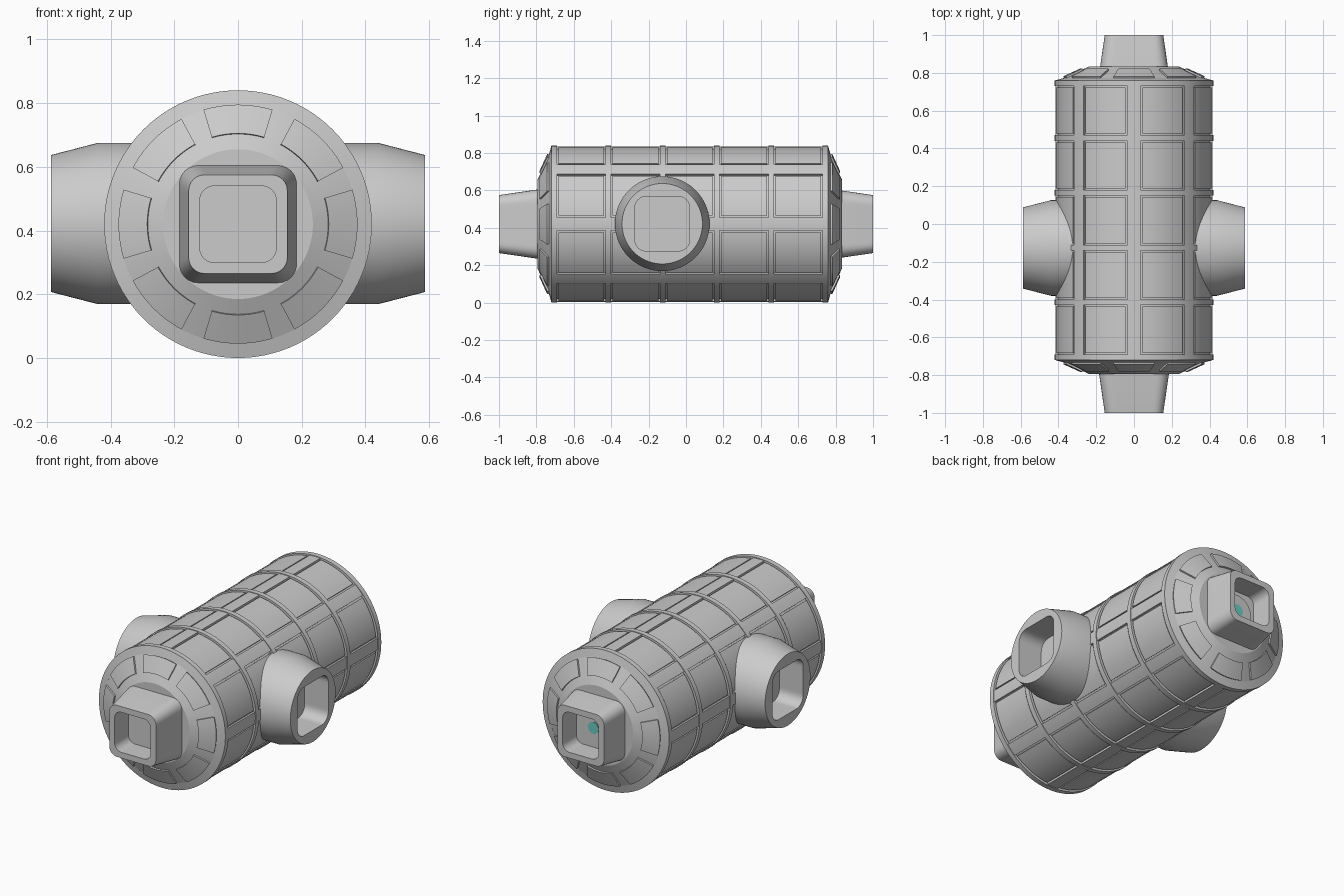
import bpy, bmesh, math
from math import sin, cos, pi, radians
from mathutils import Vector

if "Cube" in bpy.data.objects:
    bpy.data.objects.remove(bpy.data.objects["Cube"])

CZ = 0.42          # height of the hull axis
MID = 0.02         # middle of the hull along y
N = 96


def finish(bm, name, mat=None):
    bmesh.ops.recalc_face_normals(bm, faces=bm.faces)
    me = bpy.data.meshes.new(name)
    bm.to_mesh(me)
    bm.free()
    ob = bpy.data.objects.new(name, me)
    bpy.context.collection.objects.link(ob)
    if mat:
        me.materials.append(mat)
    bpy.ops.object.select_all(action='DESELECT')
    bpy.context.view_layer.objects.active = ob
    ob.select_set(True)
    bpy.ops.object.shade_smooth_by_angle(angle=radians(20))
    return ob


def sweep(bm, profile, mid=0.0, half=pi, steps=N):
    """Turn a closed (y, r) profile around the hull axis, fully or as a sector."""
    full = half >= pi
    count = steps if full else steps + 1
    rows = []
    for i in range(count):
        a = mid - half + 2 * half * i / steps
        rows.append([bm.verts.new((r * sin(a), y, CZ + r * cos(a))) for y, r in profile])
    m = len(profile)
    for i in range(steps):
        p, q = rows[i], rows[(i + 1) % count]
        for j in range(m):
            k = (j + 1) % m
            bm.faces.new((p[j], p[k], q[k], q[j]))
    if not full:
        bm.faces.new(rows[0])
        bm.faces.new(rows[-1])


def block(y0, y1, r0, r1):
    return [(y0, r0), (y0, r1), (y1, r1), (y1, r0)]


def circle(r):
    return [(r * cos(2 * pi * i / N), r * sin(2 * pi * i / N)) for i in range(N)]


def rounded_square(h, r):
    pts, c = [], h - r
    for i in range(N):
        t = 2 * pi * i / N
        u, v = sorted((abs(cos(t)), abs(sin(t))))
        if u / v * h <= c:
            d = h / v
        else:
            d = c * (u + v) + math.sqrt(max(0, c * c * (u + v) ** 2 - 2 * c * c + r * r))
        pts.append((d * cos(t), d * sin(t)))
    return pts


def loft(name, centre, axis, sections, mat=None):
    """Skin (distance, outline) sections placed along an axis, closing both ends."""
    bm = bmesh.new()
    side = Vector((0, 0, 1)).cross(axis)
    loops = [[bm.verts.new(centre + axis * d + side * u + Vector((0, 0, v))) for u, v in o]
             for d, o in sections]
    for p, q in zip(loops, loops[1:]):
        for i in range(N):
            k = (i + 1) % N
            bm.faces.new((p[i], p[k], q[k], q[i]))
    bm.faces.new(loops[0])
    bm.faces.new(loops[-1])
    return finish(bm, name, mat)


# Hull core with sloped end caps
half_profile = [(0.735, 0.403), (0.74, 0.40), (0.815, 0.235), (0.815, 0.10)]
bm = bmesh.new()
sweep(bm, [(MID - y, r) for y, r in reversed(half_profile)] +
      [(MID + y, r) for y, r in half_profile])
finish(bm, "hull_core")

# Hoops around the hull
ring_y = [-0.705 + 0.29 * i for i in range(6)]
bm = bmesh.new()
for y in ring_y:
    sweep(bm, block(y - 0.015, y + 0.015, 0.39, 0.42))
finish(bm, "hull_rings")

# Lengthwise ribs and the plates between them
ribs, plates = bmesh.new(), bmesh.new()
for y0, y1 in zip(ring_y, ring_y[1:]):
    for i in range(8):
        a = i * pi / 4
        sweep(ribs, block(y0 + 0.01, y1 - 0.01, 0.39, 0.416), a, radians(4.9), 4)
        sweep(plates, block(y0 + 0.023, y1 - 0.023, 0.39, 0.413), a + pi / 8, radians(16.1), 10)
finish(ribs, "hull_ribs")
finish(plates, "hull_plates")

# End rims and raised plates on the sloped caps
rims, cap_plates = bmesh.new(), bmesh.new()
for s in (-1, 1):
    def flip(prof):
        return [(MID + s * y, r) for y, r in prof]
    sweep(rims, flip([(0.735, 0.38), (0.735, 0.42), (0.74, 0.418), (0.752, 0.375)]))
    for i in range(8):
        sweep(cap_plates, flip([(0.74, 0.365), (0.762, 0.375), (0.803, 0.285), (0.78, 0.28)]),
              i * pi / 4, radians(16.8), 10)
finish(rims, "end_rims")
finish(cap_plates, "cap_plates")

# Square docking ports at the ends, round ports at the sides
for s, end, side in ((-1, "front", "left"), (1, "back", "right")):
    loft(end + "_port", Vector((0, 0, CZ)), Vector((0, s, 0)), [
        (0.76, rounded_square(0.187, 0.06)), (0.80, rounded_square(0.184, 0.06)),
        (1.0, rounded_square(0.155, 0.05)), (1.0, rounded_square(0.12, 0.045)),
        (0.87, rounded_square(0.12, 0.045))])
    loft(side + "_port", Vector((0, -0.127, CZ + 0.002)), Vector((s, 0, 0)), [
        (0.25, circle(0.253)), (0.44, circle(0.253)), (0.587, circle(0.215)),
        (0.587, rounded_square(0.146, 0.06)), (0.43, rounded_square(0.146, 0.06))])

# Hatch with a small tinted window inside the back port
teal = bpy.data.materials.new("window_tint")
teal.diffuse_color = (0.15, 0.6, 0.55, 1)
teal.use_nodes = True
teal.node_tree.nodes["Principled BSDF"].inputs["Base Color"].default_value = teal.diffuse_color
axis = Vector((0, 1, 0))
loft("hatch", Vector((0, 0, CZ)), axis, [(0.865, circle(0.095)), (0.876, circle(0.095))])
loft("hatch_window", Vector((0, 0, CZ)), axis,
     [(0.87, circle(0.035)), (0.88, circle(0.035))], teal)
